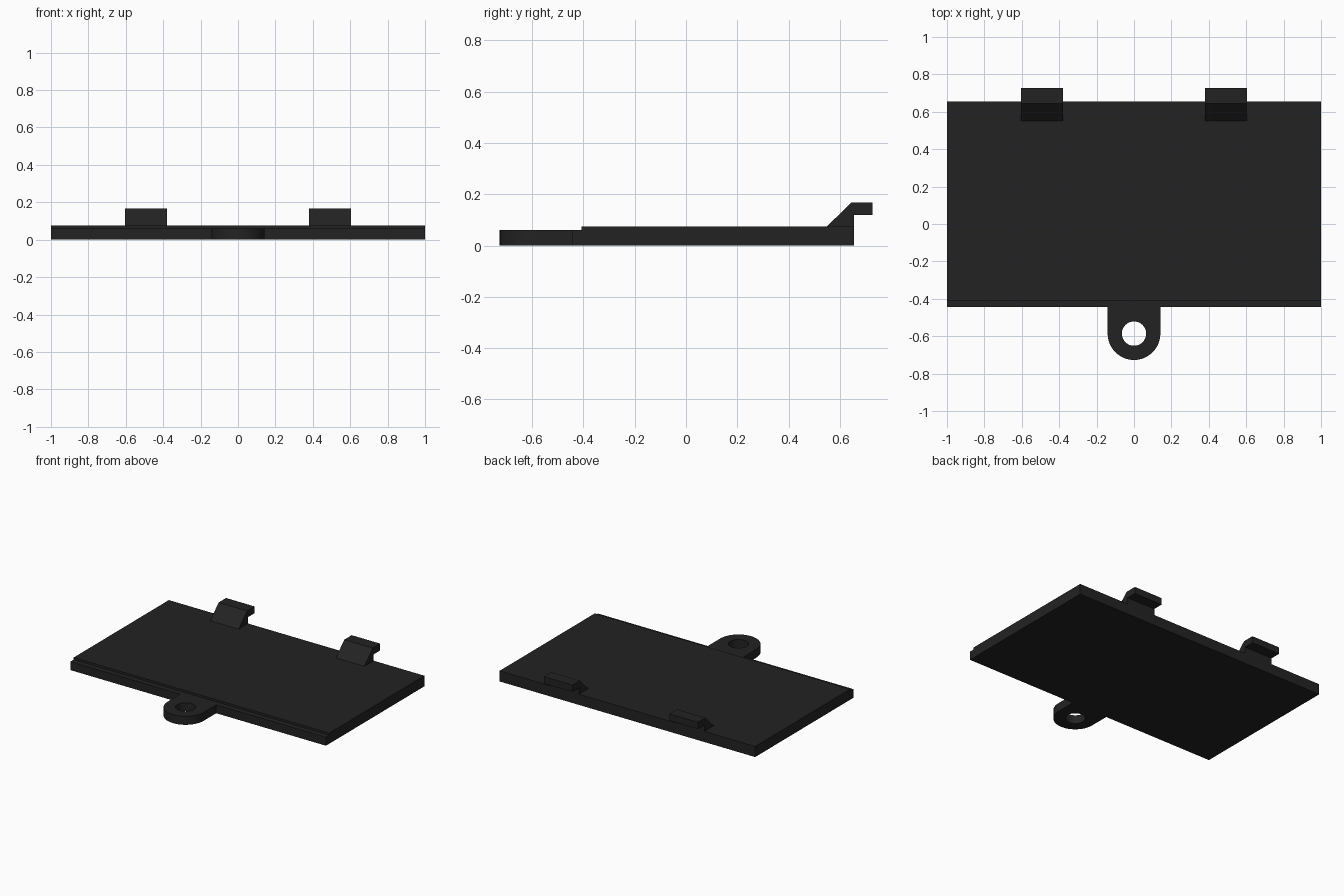
import bpy, bmesh, math

if "Cube" in bpy.data.objects:
    bpy.data.objects.remove(bpy.data.objects["Cube"])

black = bpy.data.materials.new("black_plastic")
black.diffuse_color = (0.0165, 0.0165, 0.0165, 1)
black.use_nodes = True
black.node_tree.nodes["Principled BSDF"].inputs["Base Color"].default_value = black.diffuse_color


def finish(name, bm):
    bmesh.ops.recalc_face_normals(bm, faces=bm.faces)
    mesh = bpy.data.meshes.new(name)
    bm.to_mesh(mesh)
    bm.free()
    mesh.materials.append(black)
    obj = bpy.data.objects.new(name, mesh)
    bpy.context.collection.objects.link(obj)
    return obj


def extrude_x(name, profile, x0, x1):
    """Solid from a (y, z) side profile swept between two x positions."""
    bm = bmesh.new()
    face = bm.faces.new([bm.verts.new((x0, y, z)) for y, z in profile])
    ext = bmesh.ops.extrude_face_region(bm, geom=[face])
    verts = [v for v in ext["geom"] if isinstance(v, bmesh.types.BMVert)]
    bmesh.ops.translate(bm, verts=verts, vec=(x1 - x0, 0, 0))
    return finish(name, bm)


# Cover plate with a shallow step along its front edge
FRONT, BACK, STEP_Z, TOP = -0.445, 0.655, 0.06, 0.075
extrude_x("cover_plate", [(FRONT, 0), (BACK, 0), (BACK, TOP), (-0.408, TOP),
                          (-0.408, STEP_Z), (FRONT, STEP_Z)], -1, 1)

# Two hooked clips on the rear edge
hook = [(0.55, TOP), (0.645, 0.168), (0.728, 0.168), (0.728, 0.12),
        (BACK, 0.12), (BACK, TOP)]
for side, x0 in (("left", -0.603), ("right", 0.38)):
    extrude_x(side + "_clip", hook, x0, x0 + 0.223)

# Screw tab: round front, square back, hole through the middle
R, HOLE, N = 0.141, 0.065, 48
CY = FRONT - R
bm = bmesh.new()
rings = []
for i in range(N):
    a = 2 * math.pi * i / N
    c, s = math.cos(a), math.sin(a)
    outer = R / max(abs(c), abs(s)) if s > 0 else R
    rings.append([bm.verts.new((c * r, CY + s * r, z)) for r, z in
                  ((outer, 0), (outer, STEP_Z), (HOLE, STEP_Z), (HOLE, 0))])
for i in range(N):
    p, q = rings[i], rings[(i + 1) % N]
    for k in range(4):
        m = (k + 1) % 4
        bm.faces.new((p[k], q[k], q[m], p[m]))
tab = finish("screw_tab", bm)
bpy.context.view_layer.objects.active = tab
tab.select_set(True)
bpy.ops.object.shade_smooth_by_angle(angle=math.radians(30))
